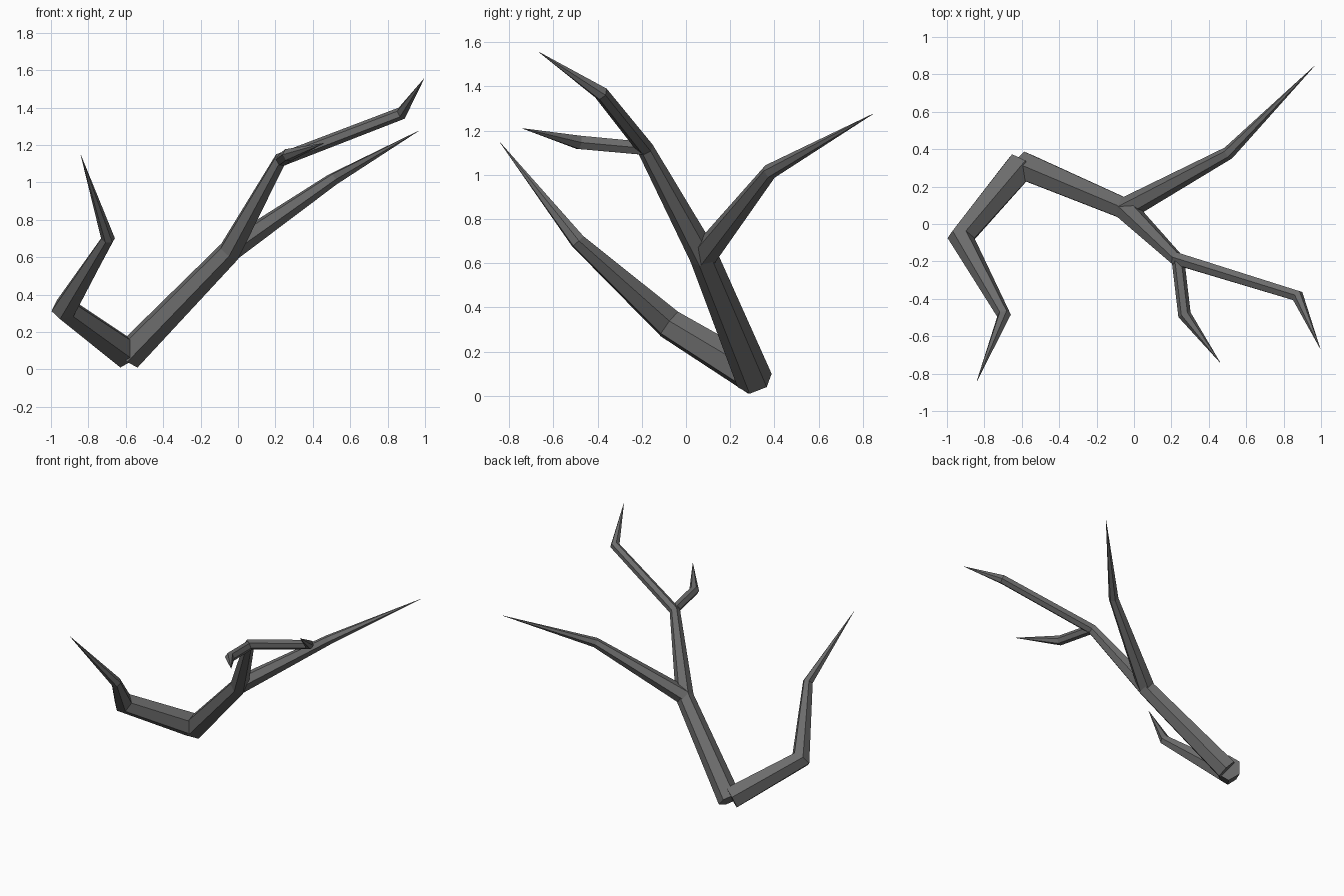
import bpy
import math

if "Cube" in bpy.data.objects:
    bpy.data.objects.remove(bpy.data.objects["Cube"])

bark = bpy.data.materials.new("dark_bark")
bark.diffuse_color = (0.15, 0.15, 0.15, 1)
bark.use_nodes = True
bark.node_tree.nodes["Principled BSDF"].inputs["Base Color"].default_value = bark.diffuse_color


def branch(name, points, tilt=0):
    """Six-sided tapered tube along (x, y, z, radius) points."""
    curve = bpy.data.curves.new(name, 'CURVE')
    curve.dimensions = '3D'
    curve.bevel_depth = 1.0
    curve.bevel_resolution = 1
    curve.use_fill_caps = True
    spline = curve.splines.new('POLY')
    spline.points.add(len(points) - 1)
    for p, (x, y, z, r) in zip(spline.points, points):
        p.co = (x, y, z, 1)
        p.radius = r
        p.tilt = math.radians(tilt)
    spline.use_smooth = False
    curve.materials.append(bark)
    obj = bpy.data.objects.new(name, curve)
    bpy.context.collection.objects.link(obj)
    bpy.ops.object.select_all(action='DESELECT')
    obj.select_set(True)
    bpy.context.view_layer.objects.active = obj
    bpy.ops.object.convert(target='MESH')
    bpy.ops.object.shade_flat()


# main stem, running to the highest twig
branch("main_stem", [(-0.59, 0.31, 0.07, 0.083), (-0.045, 0.08, 0.63, 0.064),
                     (0.225, -0.185, 1.12, 0.038), (0.875, -0.385, 1.37, 0.034),
                     (0.995, -0.665, 1.555, 0.001)], tilt=30)

# low branch that bends back on the left
branch("left_branch", [(-0.605, 0.31, 0.09, 0.088), (-0.925, -0.075, 0.325, 0.073),
                       (-0.695, -0.49, 0.70, 0.037), (-0.84, -0.84, 1.145, 0.001)],
       tilt=30)

# branch to the back right
branch("right_branch", [(-0.045, 0.08, 0.635, 0.063), (0.505, 0.38, 1.015, 0.035),
                        (0.965, 0.845, 1.275, 0.001)])

# short front twig
branch("front_twig", [(0.235, -0.19, 1.12, 0.034), (0.27, -0.485, 1.147, 0.035),
                      (0.46, -0.74, 1.21, 0.001)])
